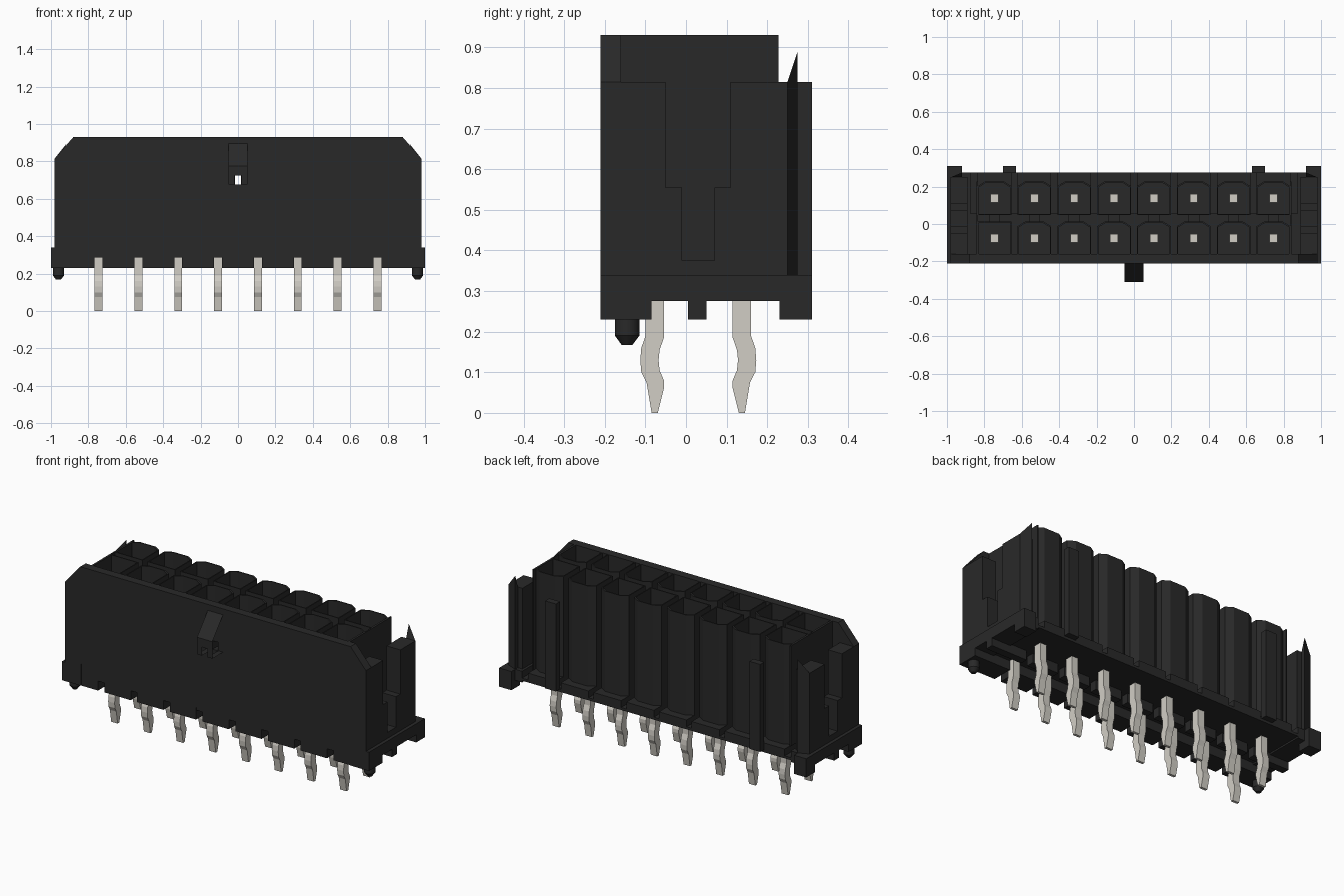
import bpy, bmesh, math

if "Cube" in bpy.data.objects:
    bpy.data.objects.remove(bpy.data.objects["Cube"], do_unlink=True)


def material(name, rgb):
    m = bpy.data.materials.new(name)
    m.use_nodes = True
    m.diffuse_color = (*rgb, 1)
    m.node_tree.nodes["Principled BSDF"].inputs["Base Color"].default_value = (*rgb, 1)
    return m


BLACK = material("black plastic", (0.022, 0.022, 0.022))
TIN = material("tin plating", (0.64, 0.615, 0.56))


def finish(bm, name, mat, recalc=True):
    if recalc:
        bmesh.ops.recalc_face_normals(bm, faces=bm.faces)
    me = bpy.data.meshes.new(name)
    bm.to_mesh(me)
    bm.free()
    me.materials.append(mat)
    ob = bpy.data.objects.new(name, me)
    bpy.context.collection.objects.link(ob)
    return ob


def add_box(bm, x0, x1, y0, y1, z0, z1):
    v = [bm.verts.new((x, y, z)) for z in (z0, z1)
         for x, y in ((x0, y0), (x1, y0), (x1, y1), (x0, y1))]
    for f in ((3, 2, 1, 0), (4, 5, 6, 7), (0, 1, 5, 4), (1, 2, 6, 5), (2, 3, 7, 6), (3, 0, 4, 7)):
        bm.faces.new([v[i] for i in f])


def add_prism(bm, pts, axis, a, b):
    """Extrude a 2D outline along one axis from a to b."""
    def place(p, t):
        q = list(p)
        q.insert(axis, t)
        return bm.verts.new(q)
    lo, hi = [place(p, a) for p in pts], [place(p, b) for p in pts]
    bm.faces.new(lo)
    bm.faces.new(hi[::-1])
    n = len(pts)
    for i in range(n):
        bm.faces.new((lo[i], hi[i], hi[(i + 1) % n], lo[(i + 1) % n]))


PITCH = 0.213
COLS = [(i - 3.5) * PITCH for i in range(8)]
ROWS = {"front": -0.077, "back": 0.1375}

# Front wall with chamfered top corners and a small window behind the latch
bm = bmesh.new()
for s in (-1, 1):
    add_prism(bm, [(s * x, z) for x, z in
              ((0.018, 0.36), (0.875, 0.36), (0.875, 0.23), (0.98, 0.23),
               (0.98, 0.815), (0.88, 0.93), (0.018, 0.93))], 1, -0.21, -0.16)
add_box(bm, -0.018, 0.018, -0.21, -0.16, 0.36, 0.675)
add_box(bm, -0.018, 0.018, -0.21, -0.16, 0.725, 0.93)
finish(bm, "front_wall", BLACK)

# Latch ramp: an open-sided sheet with a notch in its lip
bm = bmesh.new()


def sheet(*pts):
    bm.faces.new([bm.verts.new(p) for p in pts])


sheet((-0.05, -0.31, 0.775), (0.05, -0.31, 0.775), (0.05, -0.21, 0.895), (-0.05, -0.21, 0.895))
sheet((-0.05, -0.31, 0.725), (0.05, -0.31, 0.725), (0.05, -0.31, 0.775), (-0.05, -0.31, 0.775))
for x0, x1 in ((-0.05, -0.018), (0.018, 0.05)):
    sheet((x0, -0.31, 0.675), (x1, -0.31, 0.675), (x1, -0.31, 0.725), (x0, -0.31, 0.725))
    sheet((x0, -0.21, 0.675), (x1, -0.21, 0.675), (x1, -0.31, 0.675), (x0, -0.31, 0.675))
finish(bm, "latch_ramp", BLACK, recalc=False)

# Floor: a thin base with raised tongues and grooves between them
bm = bmesh.new()
add_box(bm, -0.98, 0.98, -0.206, 0.275, 0.285, 0.30)
add_box(bm, -0.98, 0.98, -0.206, 0.055, 0.30, 0.34)
for x in COLS:
    add_box(bm, x - 0.09, x + 0.09, 0.055, 0.275, 0.30, 0.34)
finish(bm, "floor", BLACK)

# Lower front panel and skirt, slightly recessed and notched at every pin
bm = bmesh.new()
add_box(bm, -0.875, 0.875, -0.207, -0.16, 0.30, 0.36)
edges = [-0.875] + [x + d for x in COLS for d in (-0.021, 0.021)] + [0.875]
for x0, x1 in zip(edges[::2], edges[1::2]):
    add_box(bm, x0, x1, -0.207, -0.085, 0.23, 0.30)
    add_box(bm, x0, x1, 0.005, 0.05, 0.23, 0.30)
finish(bm, "skirt", BLACK)

for s, side in ((1, "left"), (-1, "right")):
    # End base with feet
    bm = bmesh.new()
    x0, x1 = sorted((s * 0.875, s * 1.0))
    add_prism(bm, [(-0.21, 0.34), (-0.21, 0.23), (-0.085, 0.23), (-0.085, 0.275),
                   (0.005, 0.275), (0.005, 0.23), (0.05, 0.23), (0.05, 0.275),
                   (0.275, 0.275), (0.275, 0.34)], 0, x0, x1)
    x0, x1 = sorted((s * 0.92, s * 1.0))
    add_box(bm, x0, x1, 0.23, 0.31, 0.23, 0.34)
    finish(bm, side + "_end_base", BLACK)

    # End wall with a stepped slot, open at the top
    bm = bmesh.new()
    x0, x1 = sorted((s * 0.89, s * 0.98))
    add_prism(bm, [(-0.21, 0.34), (0.25, 0.34), (0.25, 0.815), (0.11, 0.815),
                   (0.11, 0.555), (0.07, 0.555), (0.07, 0.375), (-0.01, 0.375),
                   (-0.01, 0.555), (-0.05, 0.555), (-0.05, 0.815), (-0.21, 0.815)], 0, x0, x1)
    finish(bm, side + "_end_wall", BLACK)

    # Plate closing the sleeve block behind the slot
    bm = bmesh.new()
    x0, x1 = sorted((s * 0.834, s * 0.842))
    add_box(bm, x0, x1, -0.165, 0.2275, 0.34, 0.93)
    finish(bm, side + "_inner_plate", BLACK)

    # Corner post: slanted outer face rising to a point
    bm = bmesh.new()
    foot = [(s * 0.98, 0.25), (s * 0.92, 0.275), (s * 0.92, 0.25)]
    lo = [bm.verts.new((x, y, 0.34)) for x, y in foot]
    hi = [bm.verts.new((x, y, z)) for (x, y), z in zip(foot, (0.815, 0.89, 0.815))]
    bm.faces.new(lo)
    bm.faces.new(hi[::-1])
    for i in range(3):
        j = (i + 1) % 3
        bm.faces.new((lo[i], hi[i], hi[j], lo[j]))
    finish(bm, side + "_corner_post", BLACK)

    # Back guide rib
    bm = bmesh.new()
    x0, x1 = sorted((s * 0.63, s * 0.70))
    add_box(bm, x0, x1, 0.272, 0.31, 0.30, 0.815)
    finish(bm, side + "_back_rib", BLACK)

    # Locating peg with tapered tip
    bm = bmesh.new()
    for r0, r1, z0, z1 in ((0.013, 0.03, 0.167, 0.19), (0.03, 0.03, 0.19, 0.24)):
        ret = bmesh.ops.create_cone(bm, cap_ends=True, segments=20, radius1=r0, radius2=r1, depth=z1 - z0)
        bmesh.ops.translate(bm, verts=ret["verts"], vec=(s * 0.96, -0.145, (z0 + z1) / 2))
    peg = finish(bm, side + "_peg", BLACK)
    bpy.context.view_layer.objects.active = peg
    peg.select_set(True)
    bpy.ops.object.shade_smooth_by_angle()
    peg.select_set(False)


def outline(half, chamfer):
    """Square outline with its two back corners chamfered."""
    if not chamfer:
        return [(-half, -half), (half, -half), (half, half), (-half, half)]
    c = half - 0.04
    d = half - 0.025
    return [(-half, -half), (half, -half), (half, d), (c, half), (-c, half), (-half, d)]


# Thin-walled hollow contact sleeves
for row, y in ROWS.items():
    bm = bmesh.new()
    for i, x in enumerate(COLS):
        ch = row == "back" or i > 0
        loops = []
        for half, z in ((0.09, 0.34), (0.09, 0.93), (0.084, 0.93), (0.084, 0.35)):
            loops.append([bm.verts.new((x + px, y + py, z)) for px, py in outline(half, ch)])
        n = len(loops[0])
        for a, b in zip(loops, loops[1:]):
            for k in range(n):
                bm.faces.new((a[k], a[(k + 1) % n], b[(k + 1) % n], b[k]))
        bm.faces.new(loops[-1])
        bm.faces.new(loops[0][::-1])
    finish(bm, row + "_sleeves", BLACK)

# Webs joining the two rows
bm = bmesh.new()
for x in COLS:
    add_box(bm, x - 0.03, x + 0.03, 0.01, 0.05, 0.34, 0.90)
finish(bm, "sleeve_webs", BLACK)

# Press-fit pins, bulging away from each other
PIN = [(-0.0225, 0.62), (-0.0225, 0.185), (-0.012, 0.155), (-0.0095, 0.13), (-0.012, 0.105),
       (-0.0225, 0.08), (-0.0225, 0.06), (-0.0075, 0.0), (0.0075, 0.0), (0.02, 0.075),
       (0.033, 0.10), (0.0355, 0.13), (0.033, 0.16), (0.0225, 0.19), (0.0225, 0.62)]
for row, y in ROWS.items():
    s = 1 if row == "back" else -1
    bm = bmesh.new()
    for x in COLS:
        add_prism(bm, [(y + s * p, z) for p, z in PIN], 0, x - 0.021, x + 0.021)
    finish(bm, row + "_pins", TIN)
